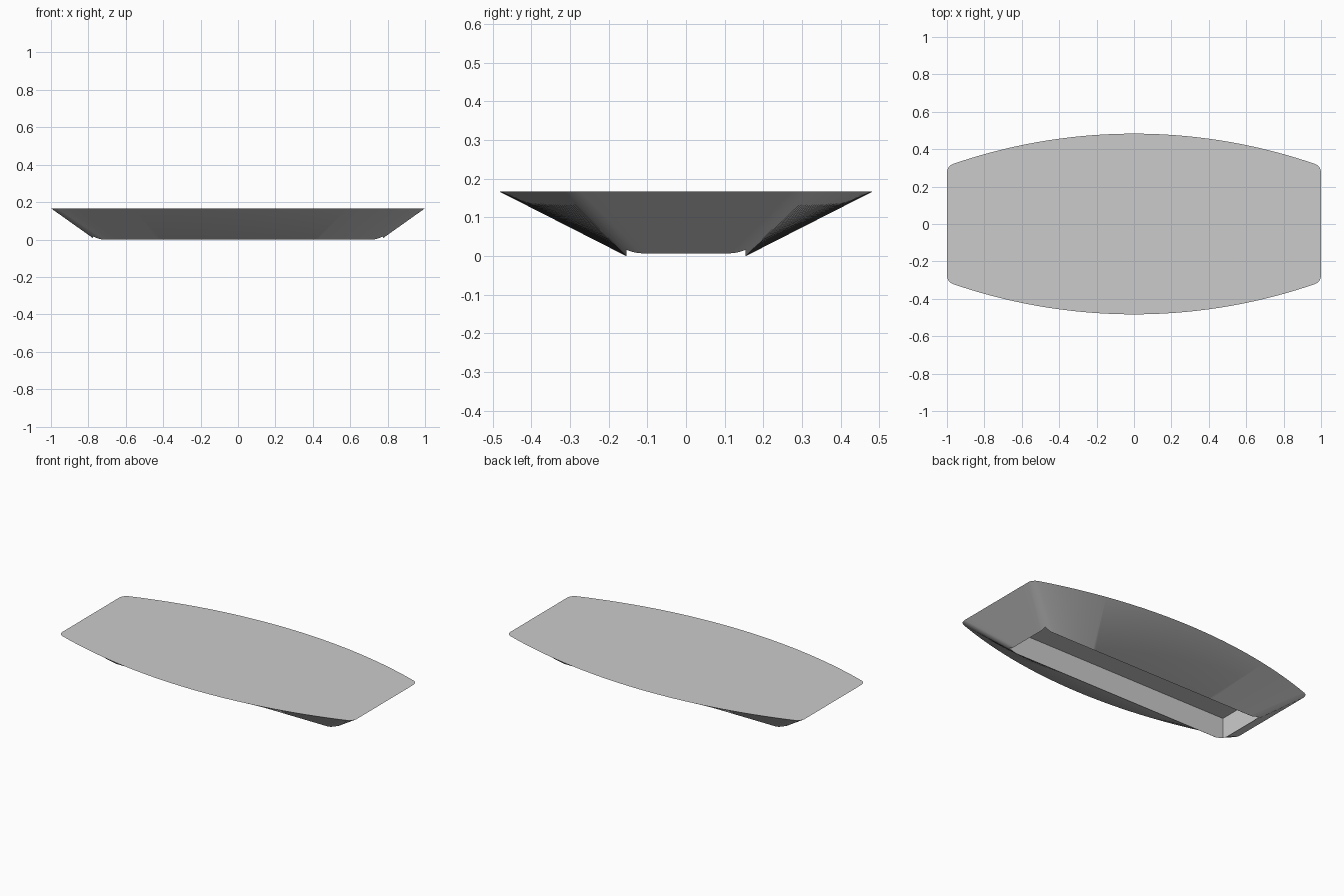
import bpy, bmesh, math

if "Cube" in bpy.data.objects:
    bpy.data.objects.remove(bpy.data.objects["Cube"])

TOP_Z = 0.167
SIDE_N, CORNER_N, END_N = 40, 10, 6

grey = bpy.data.materials.new("light_grey")
grey.diffuse_color = (0.6, 0.6, 0.6, 1.0)
grey.use_nodes = True
grey.node_tree.nodes["Principled BSDF"].inputs["Base Color"].default_value = grey.diffuse_color


def mirror_quarter(q):
    """Turn points running from (0, +y) to (+x, 0) into a full closed loop."""
    right = q + [(x, -y) for x, y in reversed(q[:-1])]
    left = [(-x, y) for x, y in reversed(right[1:-1])]
    return right + left


def top_quarter():
    # bowed long side (large arc), rounded corner, straight end
    R, r, half_w = 2.97, 0.05, 0.483
    oy = half_w - R
    cx = 1.0 - r
    cy = oy + math.sqrt((R - r) ** 2 - cx ** 2)
    a = math.atan2(cx, cy - oy)          # tangent angle measured from +y
    pts = [(R * math.sin(a * i / SIDE_N), oy + R * math.cos(a * i / SIDE_N))
           for i in range(SIDE_N)]
    for i in range(CORNER_N):
        t = a + (math.pi / 2 - a) * i / CORNER_N
        pts.append((cx + r * math.sin(t), cy + r * math.cos(t)))
    return pts + [(1.0, cy * (1 - i / END_N)) for i in range(END_N + 1)]


def bottom_quarter():
    # rounded rectangle with matching point counts
    hx, hy, r = 0.765, 0.155, 0.05
    pts = [((hx - r) * i / SIDE_N, hy) for i in range(SIDE_N)]
    for i in range(CORNER_N):
        t = math.pi / 2 * i / CORNER_N
        pts.append((hx - r + r * math.sin(t), hy - r + r * math.cos(t)))
    return pts + [(hx, (hy - r) * (1 - i / END_N)) for i in range(END_N + 1)]


# Tapered body lofted from the small base to the bowed top
bm = bmesh.new()
top = [bm.verts.new((x, y, TOP_Z)) for x, y in mirror_quarter(top_quarter())]
low = [bm.verts.new((x, y, 0.0)) for x, y in mirror_quarter(bottom_quarter())]
n = len(top)
for i in range(n):
    j = (i + 1) % n
    bm.faces.new((top[i], top[j], low[j], low[i]))
bm.faces.new(top)
bm.faces.new(low)
bmesh.ops.recalc_face_normals(bm, faces=bm.faces[:])
mesh = bpy.data.meshes.new("tapered_body")
bm.to_mesh(mesh)
bm.free()
body = bpy.data.objects.new("tapered_body", mesh)
bpy.context.collection.objects.link(body)
mesh.materials.append(grey)

# Rectangular pocket cut up from below
floor_z, under = 0.14, -0.2
bpy.ops.mesh.primitive_cube_add(size=1, location=(0, 0, (floor_z + under) / 2))
cutter = bpy.context.object
cutter.name = "pocket_cutter"
cutter.scale = (1.55, 0.308, floor_z - under)
cutter.hide_render = True
cutter.data.materials.append(grey)
bpy.context.view_layer.update()

cut = body.modifiers.new("pocket", 'BOOLEAN')
cut.operation = 'DIFFERENCE'
cut.solver = 'EXACT'
cut.object = cutter
bpy.ops.object.select_all(action='DESELECT')
body.select_set(True)
bpy.context.view_layer.objects.active = body
bpy.ops.object.modifier_apply(modifier=cut.name)
bpy.data.objects.remove(cutter)

# Smooth flanks, crisp rims
bpy.ops.object.shade_smooth_by_angle(angle=math.radians(30))
